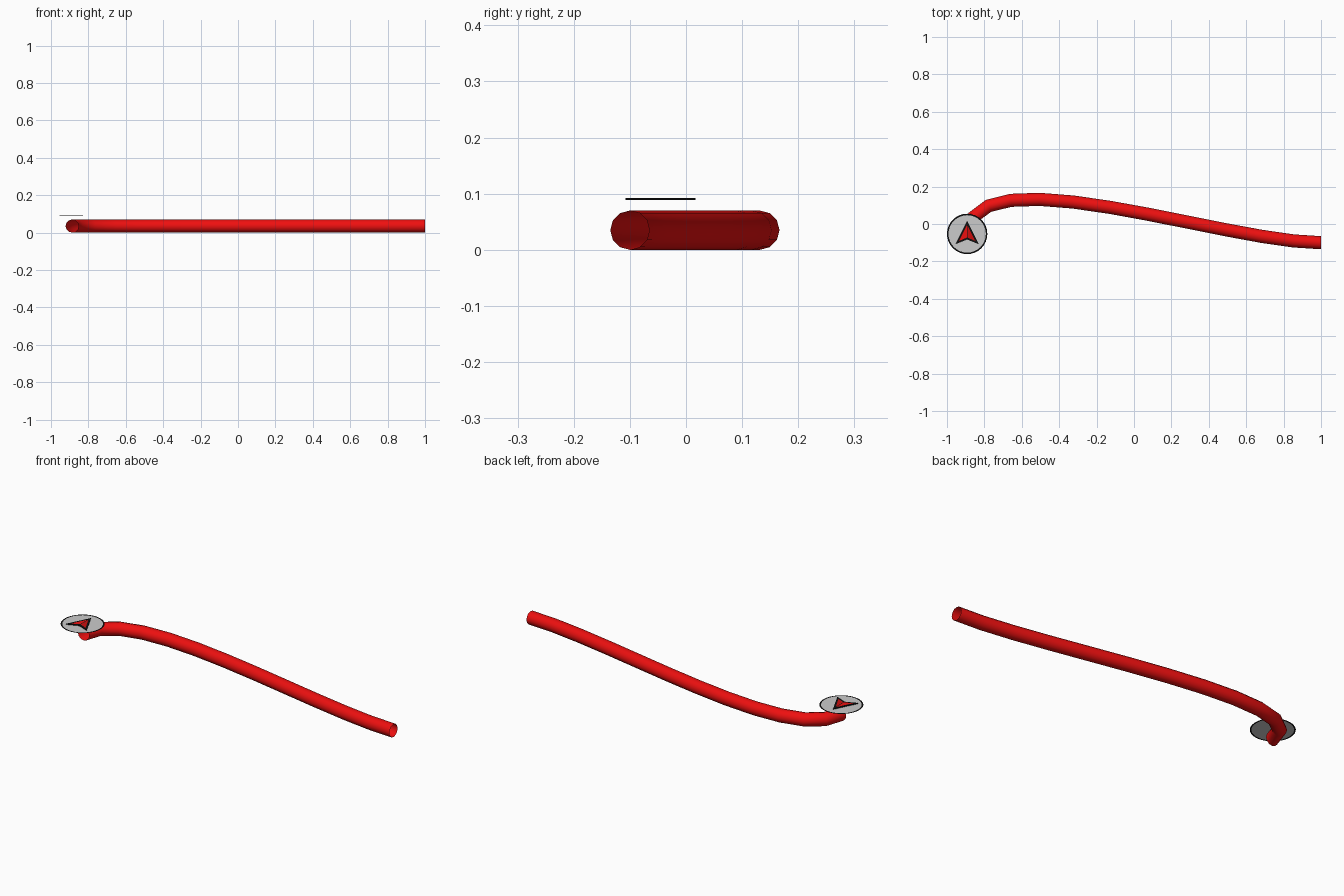
import bpy, bmesh
from math import cos, sin, pi

if "Cube" in bpy.data.objects:
    bpy.data.objects.remove(bpy.data.objects["Cube"])

CX, CY = -0.892, -0.053   # centre of the marker


def material(name, rgb):
    m = bpy.data.materials.new(name)
    m.diffuse_color = (*rgb, 1)
    m.use_nodes = True
    m.node_tree.nodes["Principled BSDF"].inputs["Base Color"].default_value = m.diffuse_color
    return m


red = material("red", (0.85, 0.005, 0.005))
dark_red = material("dark_red", (0.6, 0.004, 0.004))
black = material("black", (0.005, 0.005, 0.005))


def flat(name, polys, z, mat=None, thick=0):
    """Flat polygons around the marker centre, optionally extruded up."""
    bm = bmesh.new()
    for poly in polys:
        bm.faces.new([bm.verts.new((x + CX, y + CY, z)) for x, y in poly])
    bmesh.ops.remove_doubles(bm, verts=bm.verts, dist=1e-5)
    if thick:
        ret = bmesh.ops.extrude_face_region(bm, geom=bm.faces[:], use_keep_orig=True)
        top = [g for g in ret["geom"] if isinstance(g, bmesh.types.BMVert)]
        bmesh.ops.translate(bm, verts=top, vec=(0, 0, thick))
        bmesh.ops.recalc_face_normals(bm, faces=bm.faces)
    me = bpy.data.meshes.new(name)
    bm.to_mesh(me)
    bm.free()
    ob = bpy.data.objects.new(name, me)
    bpy.context.collection.objects.link(ob)
    if mat:
        me.materials.append(mat)
    return ob


# Route tube: one open-ended bevelled bezier segment
curve = bpy.data.curves.new("route_tube", 'CURVE')
curve.dimensions = '3D'
curve.resolution_u = 12
curve.bevel_depth = 0.035
curve.bevel_resolution = 4
curve.materials.append(red)
spline = curve.splines.new('BEZIER')
spline.bezier_points.add(1)
spline.use_smooth = True
points = [((CX + 0.005, CY), (-0.91, -0.49), (-0.87, 0.39)),
          ((1, -0.10), (0.48, -0.10), (1.5, -0.10))]
for p, (co, left, right) in zip(spline.bezier_points, points):
    p.handle_left_type = p.handle_right_type = 'FREE'
    p.co = (*co, 0.035)
    p.handle_left = (*left, 0.035)
    p.handle_right = (*right, 0.035)
bpy.context.collection.objects.link(bpy.data.objects.new("route_tube", curve))


# Marker disc and its black rim
def circle(r, n=32):
    return [(r * cos(2 * pi * i / n), r * sin(2 * pi * i / n)) for i in range(n)]


inner, outer = circle(0.1), circle(0.108)
flat("marker_disc", [inner], 0.088)
flat("marker_rim", [[inner[i - 1], outer[i - 1], outer[i], inner[i]]
                    for i in range(32)], 0.088, black)

# Arrow: black outline slab with two red halves on top
flat("arrow_outline", [[(0, 0.07), (-0.0625, -0.055), (0, -0.03), (0.0625, -0.055)]],
     0.0885, black, 0.004)
for name, s, mat in (("arrow_left", -1, red), ("arrow_right", 1, dark_red)):
    tri = [(s * 0.002, 0.045), (s * 0.044, -0.038), (s * 0.002, -0.02)]
    flat(name, [tri if s < 0 else tri[::-1]], 0.0928, mat)
